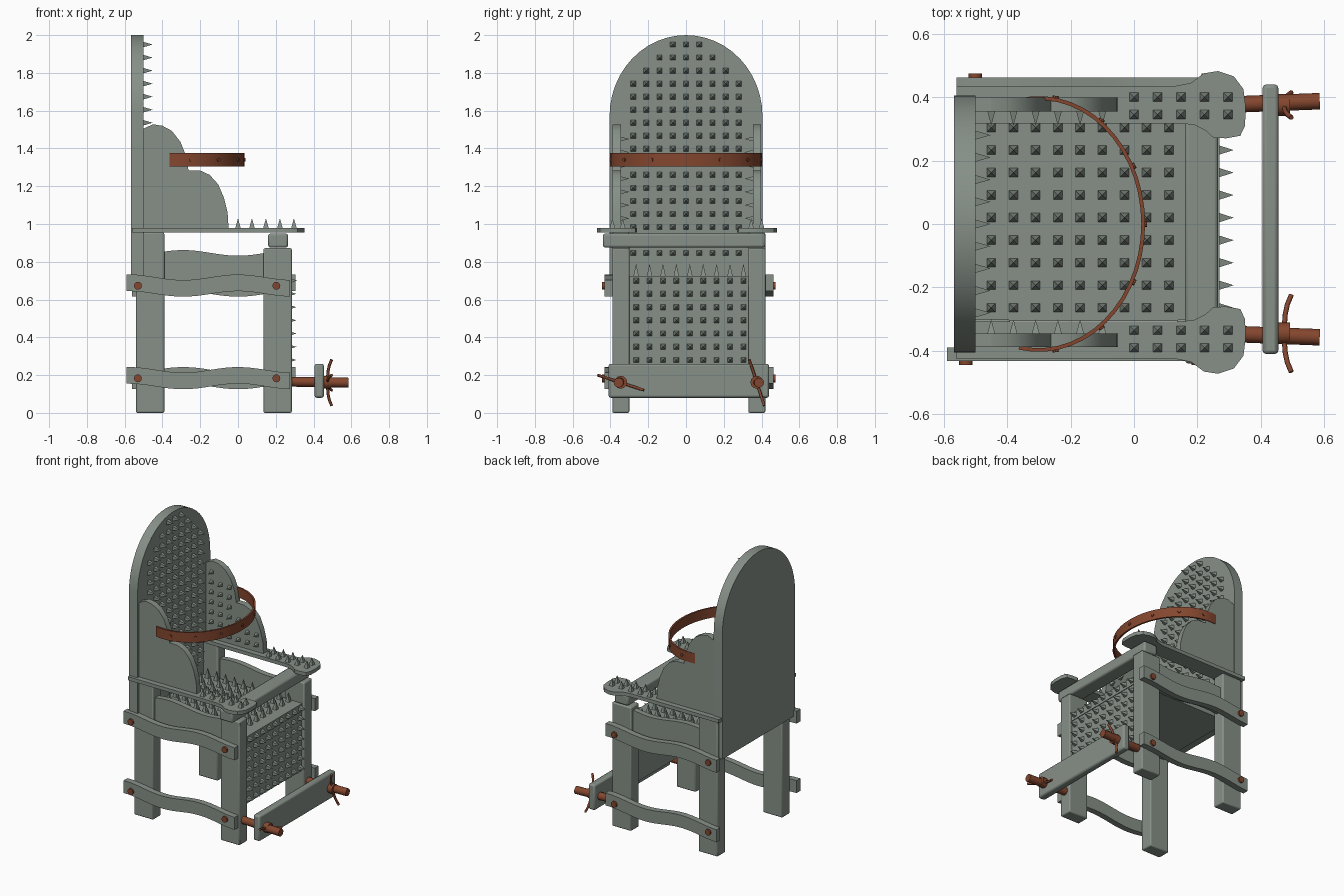
import bpy, bmesh, math
from mathutils import Vector

cube = bpy.data.objects.get("Cube")
if cube:
    bpy.data.objects.remove(cube, do_unlink=True)


def material(name, rgb):
    m = bpy.data.materials.new(name)
    m.use_nodes = True
    m.diffuse_color = (*rgb, 1)
    m.node_tree.nodes["Principled BSDF"].inputs["Base Color"].default_value = (*rgb, 1)
    return m


GREY = material("weathered_grey", (0.24, 0.28, 0.245))
RUST = material("rusty_brown", (0.23, 0.062, 0.028))


def finish(name, bm, mat=GREY, bevel=0):
    bmesh.ops.recalc_face_normals(bm, faces=bm.faces)
    me = bpy.data.meshes.new(name)
    bm.to_mesh(me)
    bm.free()
    me.materials.append(mat)
    me.polygons.foreach_set("use_smooth", [True] * len(me.polygons))
    me.set_sharp_from_angle(angle=math.radians(32))
    ob = bpy.data.objects.new(name, me)
    bpy.context.collection.objects.link(ob)
    if bevel:
        b = ob.modifiers.new("bevel", "BEVEL")
        b.width, b.segments = bevel, 2
    return ob


def prism(name, outline, axis, lo, hi, mat=GREY, bevel=0):
    """Extrude a 2D outline along x, y or z; outline holds the other two axes."""
    def place(p, d):
        c = list(p)
        c.insert("xyz".index(axis), d)
        return c
    bm = bmesh.new()
    face = bm.faces.new([bm.verts.new(place(p, lo)) for p in outline])
    new = bmesh.ops.extrude_face_region(bm, geom=[face])["geom"]
    shift = Vector(place((0, 0), hi - lo))
    bmesh.ops.translate(bm, vec=shift, verts=[v for v in new if isinstance(v, bmesh.types.BMVert)])
    return finish(name, bm, mat, bevel)


def box(name, x, y, z, mat=GREY, bevel=0):
    outline = [(x[0], y[0]), (x[1], y[0]), (x[1], y[1]), (x[0], y[1])]
    return prism(name, outline, "z", z[0], z[1], mat, bevel)


def rod(name, start, end, radius, sides=12, mat=RUST):
    a, b = Vector(start), Vector(end)
    bm = bmesh.new()
    bmesh.ops.create_cone(bm, cap_ends=True, segments=sides, radius1=radius,
                          radius2=radius, depth=(b - a).length)
    ob = finish(name, bm, mat)
    ob.location = (a + b) / 2
    ob.rotation_euler = (b - a).to_track_quat("Z", "Y").to_euler()
    return ob


def spikes(name, points, direction, length, half=0.014, mat=GREY):
    """One object with a square pyramid standing on every point."""
    d = Vector(direction)
    u = Vector((d.y, d.z, d.x))
    v = d.cross(u)
    bm = bmesh.new()
    for p in points:
        p = Vector(p)
        base = [bm.verts.new(p + half * (i * u + j * v))
                for i, j in ((-1, -1), (1, -1), (1, 1), (-1, 1))]
        tip = bm.verts.new(p + d * length)
        bm.faces.new(base)
        for i in range(4):
            bm.faces.new((base[i], base[(i + 1) % 4], tip))
    return finish(name, bm, mat)


def wave(x):
    return 0.015 * math.cos((x - 0.0) * math.tau / 0.58)


def wavy_board(name, x0, x1, y0, y1, z0, z1, flip=1):
    xs = [x0 + (x1 - x0) * i / 16 for i in range(17)]
    top = [(x, z1 + flip * wave(x)) for x in xs]
    low = [(x, z0 + flip * wave(x)) for x in reversed(xs)]
    return prism(name, top + low, "y", y0, y1)


STEP = 0.07
COLS = range(-4, 5)

# Back slab with an arched top
arch = [(0.405 * math.cos(math.pi * i / 24), 1.57 + 0.43 * math.sin(math.pi * i / 24))
        for i in range(25)]
prism("back_slab", [(-0.405, 0.69)] + [(0.405, 0.69)] + arch, "x", -0.567, -0.5)
spikes("back_spikes", [(-0.5, c * STEP, 1.95 - r * 0.069) for r in range(17)
                       for c in COLS if abs(c) <= r + 1], (1, 0, 0), 0.048)

# Seat, front panel and cross beam
box("seat", (-0.5, 0.27), (-0.305, 0.335), (0.67, 0.725))
spikes("seat_spikes", [(-0.45 + i * STEP, 0.02 + c * 0.071, 0.725) for i in range(10)
                       for c in COLS], (0, 0, 1), 0.065)
box("front_panel", (0.225, 0.265), (-0.305, 0.335), (0.25, 0.67))
spikes("front_spikes", [(0.265 if r else 0.27, 0.02 + c * 0.071, 0.7 - r * 0.07)
                        for r in range(7) for c in COLS], (1, 0, 0), 0.044)
box("front_beam", (0.16, 0.265), (-0.44, 0.42), (0.875, 0.95), bevel=0.012)

# Stepped side wing and armrest outlines
wing = [(-0.5, 0.98), (-0.05, 0.98), (-0.055, 1.06), (-0.075, 1.14), (-0.105, 1.21),
        (-0.15, 1.26), (-0.2, 1.283), (-0.262, 1.283), (-0.275, 1.36), (-0.305, 1.435),
        (-0.35, 1.493), (-0.4, 1.52), (-0.45, 1.528), (-0.5, 1.505)]
arm = [(-0.56, -0.425), (0.13, -0.425), (0.18, -0.435), (0.22, -0.465), (0.265, -0.472),
       (0.315, -0.455), (0.345, -0.415), (0.352, -0.36), (0.35, -0.3), (0.335, -0.268),
       (0.29, -0.26), (0.25, -0.262), (0.225, -0.285), (0.19, -0.302), (0.15, -0.307),
       (-0.56, -0.307)]


def wing_top(x):
    return 1.46 - 0.6 * max(0, x + 0.4) if x < -0.29 else 1.24 - 1.2 * max(0, x + 0.16)


wing_grid = [(-0.45 + i * STEP, 1.03 + k * STEP) for i in range(6) for k in range(7)]
wing_grid = [(x, z) for x, z in wing_grid if z < wing_top(x)]

# Parts repeated on both sides
for side, s in (("right", -1), ("left", 1)):
    off = 0.005 + 0.005 * s
    mid = -0.345 if s < 0 else 0.375

    def span(a, b):
        return sorted((s * a + off, s * b + off))

    # Legs
    leg_y = (mid - 0.045, mid + 0.045)
    box(side + "_front_leg", (0.135, 0.285), leg_y, (0, 0.872), bevel=0.008)
    box(side + "_back_leg", (-0.54, -0.39), leg_y, (0, 0.955), bevel=0.008)

    # Wavy rails with bolt heads, and the inner apron
    x0 = -0.59 if s < 0 else -0.56
    rail_y = sorted((mid + s * 0.045, mid + s * 0.087))
    face = mid + s * 0.087
    for level, z in (("lower", 0.14), ("upper", 0.63)):
        wavy_board(f"{side}_{level}_rail", x0, x0 + 0.865, *rail_y, z, z + 0.088, -s)
        for n, x in (("back", x0 + 0.06), ("front", x0 + 0.793)):
            rod(f"{side}_{level}_{n}_bolt", (x, face - s * 0.03, z + 0.043),
                (x, face + s * 0.012, z + 0.043), 0.021)
    wavy_board(side + "_apron", -0.4, 0.15, mid - 0.02, mid + 0.02, 0.67, 0.847, -1)

    # Armrest and wing with their spikes
    prism(side + "_armrest", [(x, -s * y + off) for x, y in arm], "z", 0.955, 0.98)
    prism(side + "_wing", wing, "y", *span(0.345, 0.388))
    spikes(side + "_wing_spikes", [(x, s * 0.345 + off, z) for x, z in wing_grid],
           (0, -s, 0), 0.045, 0.012)
    spikes(side + "_arm_spikes", [(i * 0.074, s * y + off, 0.98) for i in range(5)
                                  for y in (0.335, 0.39)], (0, 0, 1), 0.05)

    # Threaded rod and wing nut holding the foot clamp
    rod(side + "_clamp_rod", (0.27, mid - 0.0, 0.165), (0.585, mid - 0.012 * s * -1, 0.16), 0.026)
    rod(side + "_nut_hub", (0.456, mid, 0.162), (0.492, mid, 0.162), 0.034)
    ang = math.radians(-18 if s < 0 else -72)
    curve = bpy.data.curves.new(side + "_nut_handle", "CURVE")
    curve.dimensions = "3D"
    curve.bevel_depth, curve.bevel_resolution = 0.008, 1
    curve.use_fill_caps = True
    path = curve.splines.new("POLY")
    path.points.add(8)
    for i, p in enumerate(path.points):
        t = (i - 4) / 4
        p.co = (0.474 + 0.022 * abs(t) ** 3, mid + 0.128 * t * math.cos(ang),
                0.16 + 0.128 * t * math.sin(ang), 1)
    curve.materials.append(RUST)
    bpy.context.collection.objects.link(bpy.data.objects.new(curve.name, curve))

# Foot clamp board
box("foot_clamp", (0.405, 0.455), (-0.41, 0.44), (0.08, 0.26), bevel=0.012)

# Chest strap with small studs
turns = [math.radians(-101 + 202 * i / 28) for i in range(29)]
outer = [(-0.3 + 0.335 * math.cos(t), 0.403 * math.sin(t)) for t in turns]
inner = [(-0.3 + 0.323 * math.cos(t), 0.391 * math.sin(t)) for t in reversed(turns)]
prism("chest_strap", outer + inner, "z", 1.305, 1.375, RUST)
for i in range(-3, 4):
    t = math.radians(27 * i)
    d = Vector((math.cos(t), math.sin(t), 0))
    p = Vector((-0.3 + 0.333 * d.x, 0.401 * d.y, 1.34))
    rod(f"strap_stud_{i + 4}", p, p + d * 0.008, 0.01, 8)
